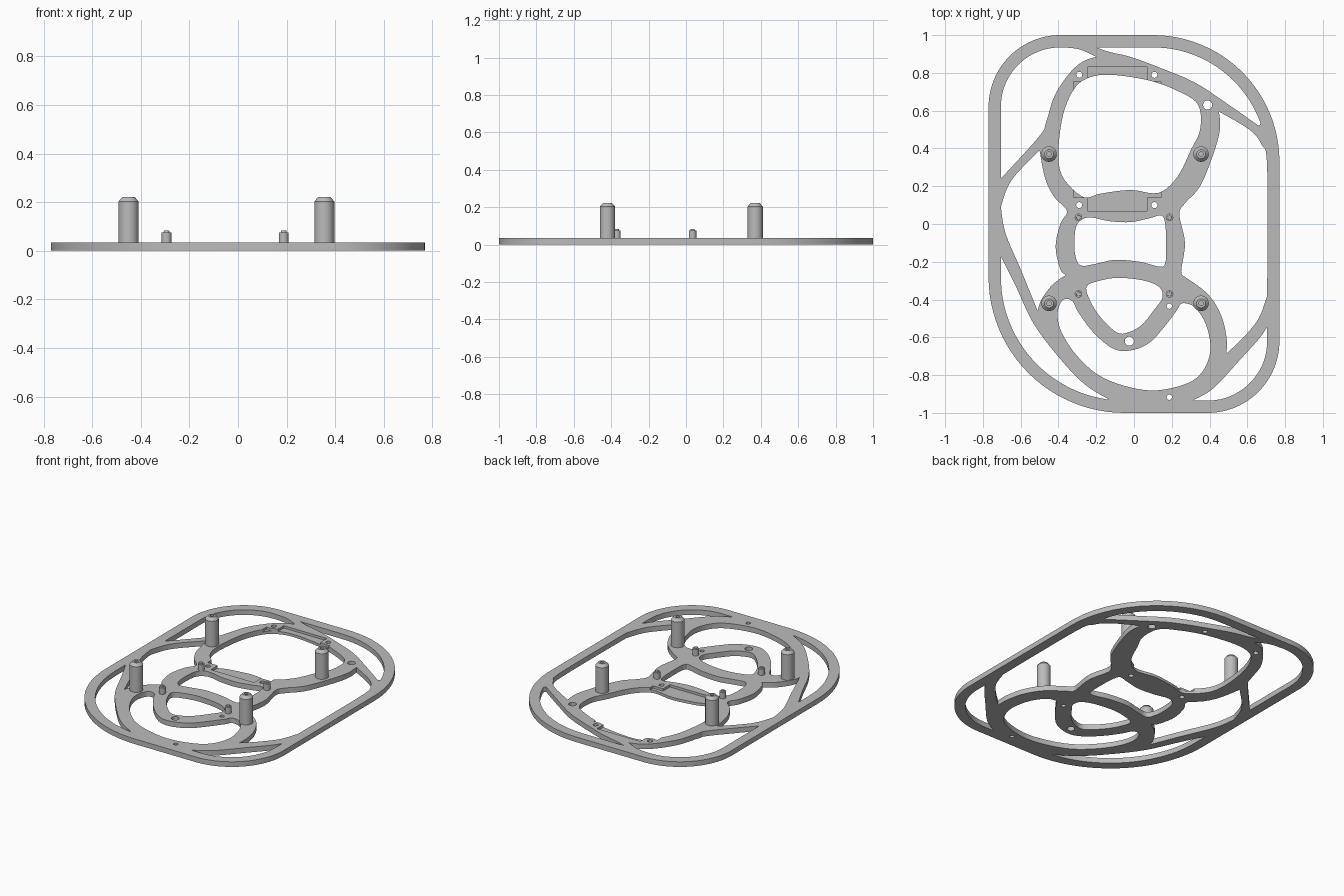
import bpy
import bmesh
from math import cos, sin, radians, tau
from mathutils import Vector

if "Cube" in bpy.data.objects:
    bpy.data.objects.remove(bpy.data.objects["Cube"], do_unlink=True)

THICK = 0.034
grey = bpy.data.materials.new("plain grey")
grey.use_nodes = True
grey.diffuse_color = (0.5, 0.5, 0.5, 1)
grey.node_tree.nodes["Principled BSDF"].inputs["Base Color"].default_value = (0.5, 0.5, 0.5, 1)


def arc(x, y, r, start, end, steps=10):
    angles = [radians(start + (end - start) * i / steps) for i in range(steps + 1)]
    return [(x + r * cos(a), y + r * sin(a)) for a in angles]


def circle(x, y, r):
    return arc(x, y, r, 0, 360, 24)[:-1]


def blend(a, b, c, d, steps=5):
    """Catmull-Rom points from b up to, but not including, c."""
    a, b, c, d = map(Vector, (a, b, c, d))
    points = []
    for i in range(steps):
        t = i / steps
        p = 2 * b + (c - a) * t + (2 * a - 5 * b + 4 * c - d) * t * t
        points.append((p + (3 * b - a - 3 * c + d) * t ** 3) / 2)
    return points


def loop(points):
    """Closed smooth outline."""
    n = len(points)
    return [p for i in range(n) for p in
            blend(points[i - 1], points[i], points[(i + 1) % n], points[(i + 2) % n])]


def path(*runs):
    """Closed outline of smooth runs, with a corner at the start of each run."""
    outline = []
    for run, following in zip(runs, runs[1:] + runs[:1]):
        pts = list(run) + [following[0]]
        if len(pts) == 2:
            outline.append(pts[0])
            continue
        pts = [pts[0]] + pts + [pts[-1]]
        for i in range(len(pts) - 3):
            outline += blend(*pts[i:i + 4])
    return outline


def finish(obj):
    obj.data.materials.clear()
    obj.data.materials.append(grey)
    bpy.ops.object.select_all(action='DESELECT')
    obj.select_set(True)
    bpy.context.view_layer.objects.active = obj
    bpy.ops.object.shade_smooth_by_angle(angle=radians(30))


def add_mesh(name, bm):
    mesh = bpy.data.meshes.new(name)
    bm.to_mesh(mesh)
    bm.free()
    obj = bpy.data.objects.new(name, mesh)
    bpy.context.collection.objects.link(obj)
    return obj


def bake(obj):
    """Mesh of an object with its modifiers applied."""
    graph = bpy.context.evaluated_depsgraph_get()
    return bpy.data.meshes.new_from_object(obj.evaluated_get(graph))


# Outer edge with four different corner radii
outer = (arc(.1, .33, .67, 90, 0, 24) + arc(.39, -.62, .38, 0, -90, 24)
         + arc(-.05, -.28, .72, -90, -180, 24) + arc(-.39, .62, .38, 180, 90, 24))

# Openings between the rim and the inner frame
upper_left = path(
    [(-.705, .24)], arc(-.39, .62, .315, 180, 90),
    [(-.38, .935), (-.29, .925)],
    [(-.2, .885), (-.27, .86), (-.34, .8), (-.42, .68), (-.465, .54), (-.5, .466)])
upper_right = path(
    [(-.2, .935)], arc(.1, .33, .605, 90, 20),
    [(.66, .52), (.48, .646), (.32, .75), (.13, .83), (-.02, .885), (-.13, .911)])
right_side = path(
    [(.45, .595), (.61, .5), (.675, .42), (.705, .3)],
    [(.705, -.38), (.66, -.5), (.58, -.6)],
    [(.49, -.685), (.49, -.6), (.46, -.48), (.39, -.37)],
    [(.27, -.28), (.25, -.25), (.27, -.1), (.24, .05), (.27, .11), (.35, .2),
     (.42, .37), (.455, .5)])
left_side = path(
    [(-.5, .39), (-.65, .23)],
    [(-.705, .09), (-.68, -.05), (-.6, -.24)],
    [(-.51, -.46), (-.49, -.4), (-.43, -.32)],
    [(-.36, -.27), (-.39, -.24), (-.415, -.12), (-.39, 0), (-.355, .07), (-.42, .14),
     (-.47, .24)])
lower_left = path(
    [(-.705, -.17)], arc(-.05, -.28, .655, 180, 261),
    [(-.13, -.93), (-.26, -.85), (-.39, -.715), (-.53, -.53), (-.63, -.32)])
lower_right = path(
    [(.705, -.545)], arc(.39, -.62, .315, 0, -90),
    [(.31, -.935), (.42, -.87), (.56, -.72), (.66, -.61)])

# Openings inside the frame
head = loop([(-.4, .4), (-.375, .58), (-.32, .71), (-.25, .77), (-.13, .79), (.08, .76),
             (.24, .7), (.34, .63), (.35, .5), (.3, .39), (.23, .25), (.13, .165),
             (-.02, .18), (-.18, .16), (-.26, .14), (-.34, .2), (-.39, .28)])
neck = loop([(-.315, -.08), (-.3, 0), (-.24, .035), (-.13, .015), (-.02, .01), (.08, .03),
             (.145, .045), (.165, 0), (.17, -.1), (.165, -.21), (.13, -.225), (.03, -.2),
             (-.1, -.19), (-.2, -.21), (-.28, -.22), (-.31, -.17)])
mouth = loop([(-.25, -.33), (-.18, -.3), (-.08, -.285), (.055, -.3), (.135, -.335),
              (.15, -.39), (.11, -.45), (.045, -.53), (-.02, -.57), (-.09, -.575),
              (-.18, -.49), (-.235, -.4)])
crescent = loop([(-.405, -.48), (-.38, -.58), (-.3, -.7), (-.18, -.805), (-.02, -.865),
                 (.13, -.88), (.29, -.84), (.37, -.77), (.405, -.66), (.38, -.53),
                 (.32, -.44), (.255, -.42), (.225, -.46), (.16, -.545), (.08, -.63),
                 (-.02, -.67), (-.11, -.66), (-.21, -.58), (-.29, -.475), (-.33, -.405),
                 (-.38, -.405)])

# Screw holes
holes = [circle(x, y, .016) for x in (-.29, .108) for y in (.1, .79)]
holes += [circle(.187, y, .014) for y in (-.435, -.917)]
holes += [circle(.39, .63, .024), circle(-.025, -.62, .024)]

# Base plate: filled outline extruded to its thickness
curve = bpy.data.curves.new("plate_outline", 'CURVE')
curve.dimensions = '2D'
curve.fill_mode = 'BOTH'
curve.extrude = THICK / 2
for outline in [outer, upper_left, upper_right, right_side, left_side, lower_left,
                lower_right, head, neck, mouth, crescent] + holes:
    spline = curve.splines.new('POLY')
    spline.points.add(len(outline) - 1)
    for point, p in zip(spline.points, outline):
        point.co = (p[0], p[1], 0, 1)
    spline.use_cyclic_u = True
outline_obj = bpy.data.objects.new("plate_outline", curve)
bpy.context.collection.objects.link(outline_obj)
bm = bmesh.new()
bm.from_mesh(bake(outline_obj))
bpy.data.objects.remove(outline_obj, do_unlink=True)
bmesh.ops.translate(bm, verts=bm.verts, vec=(0, 0, THICK / 2))
bmesh.ops.remove_doubles(bm, verts=bm.verts, dist=0.0001)
bmesh.ops.recalc_face_normals(bm, faces=bm.faces)
plate = add_mesh("base_plate", bm)

# Shallow cross-shaped pocket for a board
for x0, x1, y0, y1 in ((-.246, .07, .068, .83), (-.32, .144, .14, .755)):
    bm = bmesh.new()
    bmesh.ops.create_cube(bm, size=1)
    bmesh.ops.scale(bm, verts=bm.verts, vec=(x1 - x0, y1 - y0, .04))
    bmesh.ops.translate(bm, verts=bm.verts, vec=((x0 + x1) / 2, (y0 + y1) / 2, .038))
    cutter = add_mesh("pocket_cutter", bm)
    cutter.hide_render = True
    cut = plate.modifiers.new("pocket", 'BOOLEAN')
    cut.operation = 'DIFFERENCE'
    cut.solver = 'EXACT'
    cut.object = cutter
    bpy.context.view_layer.update()
    result = bake(plate)
    plate.modifiers.clear()
    plate.data = result
    bpy.data.objects.remove(cutter, do_unlink=True)
finish(plate)


def turned(name, x, y, profile):
    """Round part spun from (radius, height) points."""
    bm = bmesh.new()
    verts = [bm.verts.new((r, 0, z)) for r, z in profile]
    edges = [bm.edges.new(pair) for pair in zip(verts, verts[1:])]
    bmesh.ops.spin(bm, geom=verts + edges, cent=(0, 0, 0), axis=(0, 0, 1),
                   angle=tau, steps=32)
    bmesh.ops.remove_doubles(bm, verts=bm.verts, dist=0.0001)
    bmesh.ops.recalc_face_normals(bm, faces=bm.faces)
    obj = add_mesh(name, bm)
    obj.location = (x, y, 0)
    finish(obj)


# Tall posts with chamfered tops, and short stepped pegs
for side, post_x, peg_x in (("right", -.45, -.294), ("left", .355, .188)):
    for end, post_y, peg_y in (("front", -.42, -.37), ("back", .37, .035)):
        turned(f"{end}_{side}_post", post_x, post_y,
               [(0, .02), (.041, .02), (.041, .203), (.024, .222), (.012, .222),
                (.012, .21), (0, .21)])
        turned(f"{end}_{side}_peg", peg_x, peg_y,
               [(0, .02), (.02, .02), (.02, .075), (.012, .076), (.011, .083), (0, .083)])
